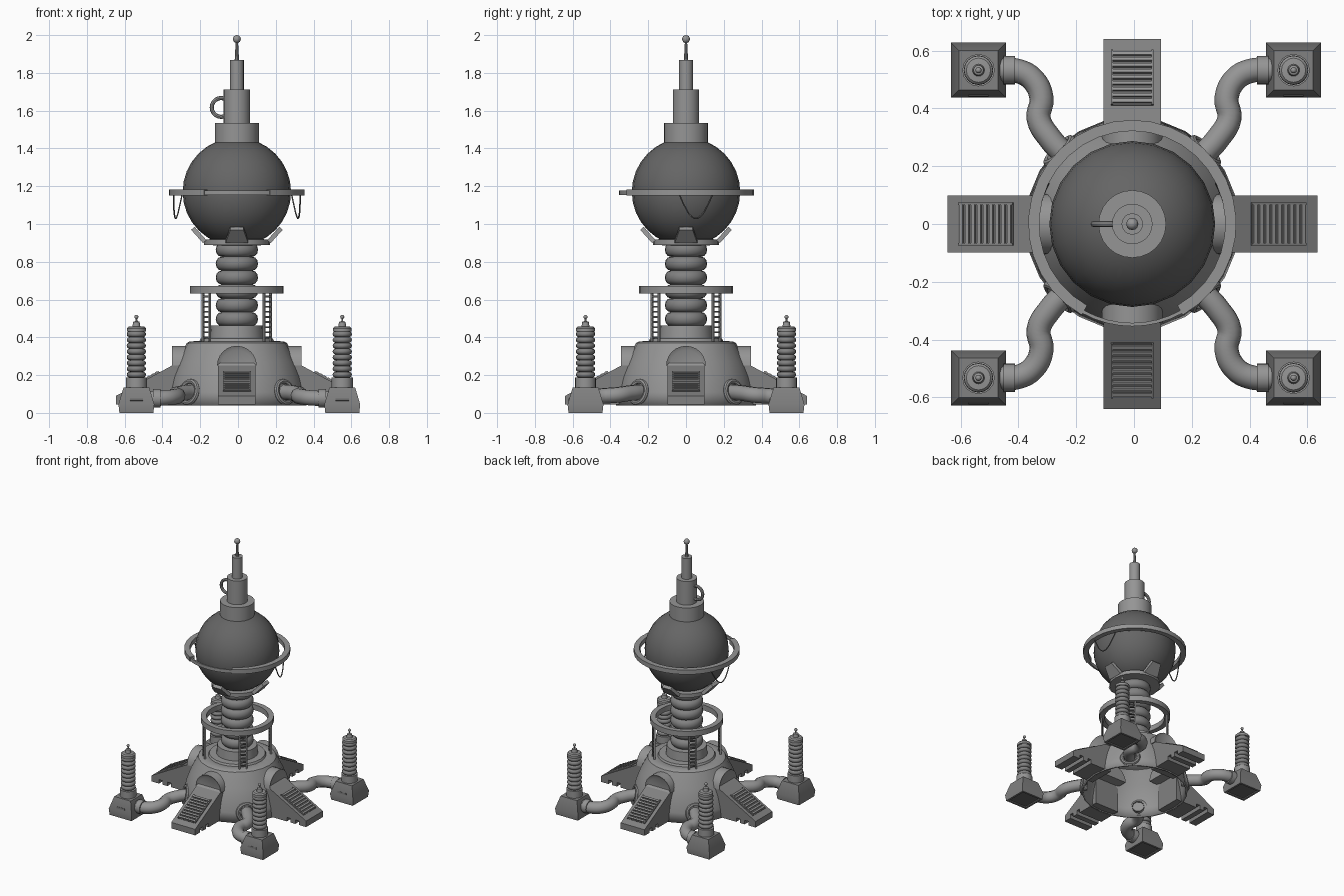
import bpy, bmesh, math
from math import pi, sin, cos
from mathutils import Matrix, Vector

if "Cube" in bpy.data.objects:
    bpy.data.objects.remove(bpy.data.objects["Cube"])

CX = -0.006  # axis of the tower


def material(name, v):
    m = bpy.data.materials.new(name)
    m.use_nodes = True
    m.diffuse_color = (v, v, v, 1)
    m.node_tree.nodes["Principled BSDF"].inputs["Base Color"].default_value = (v, v, v, 1)
    return m


LIGHT = material("light grey metal", 0.30)
MID = material("mid grey metal", 0.22)
DARK = material("dark grey metal", 0.13)


def finish(name, bm, mat, matrix=None):
    bmesh.ops.remove_doubles(bm, verts=bm.verts, dist=1e-5)
    bmesh.ops.recalc_face_normals(bm, faces=bm.faces)
    mesh = bpy.data.meshes.new(name)
    bm.to_mesh(mesh)
    bm.free()
    mesh.materials.append(mat)
    ob = bpy.data.objects.new(name, mesh)
    bpy.context.collection.objects.link(ob)
    if matrix is not None:
        ob.matrix_world = matrix
    bpy.ops.object.select_all(action='DESELECT')
    ob.select_set(True)
    bpy.context.view_layer.objects.active = ob
    bpy.ops.object.shade_smooth_by_angle(angle=math.radians(35))
    return ob


def sweep(name, profile, mat, seg=24, a0=0.0, a1=2 * pi, closed=False, matrix=None):
    """Turn an (r, z) profile about z; a partial turn of a closed profile gets end caps."""
    bm = bmesh.new()
    rows = [[bm.verts.new((r * cos(a), r * sin(a), z)) for r, z in profile]
            for a in (a0 + (a1 - a0) * i / seg for i in range(seg + 1))]
    n = len(profile)
    for p, q in zip(rows, rows[1:]):
        for j in range(n if closed else n - 1):
            k = (j + 1) % n
            bm.faces.new((p[j], p[k], q[k], q[j]))
    if closed and a1 - a0 < 2 * pi - 0.01:
        bm.faces.new(rows[0])
        bm.faces.new(rows[-1])
    bmesh.ops.dissolve_degenerate(bm, dist=1e-5, edges=bm.edges)
    return finish(name, bm, mat, matrix)


def at(x=CX, y=0.0, z=0.0, turn=0.0):
    return Matrix.Translation((x, y, z)) @ Matrix.Rotation(turn, 4, 'Z')


def rod(name, r, z0, z1, mat, seg=20, matrix=None):
    return sweep(name, [(0, z0), (r, z0), (r, z1), (0, z1)], mat, seg, matrix=matrix)


def band(name, r0, r1, z0, z1, mat, seg=32, a0=0.0, a1=2 * pi):
    return sweep(name, [(r0, z0), (r1, z0), (r1, z1), (r0, z1)], mat, seg, a0, a1, True, at())


def ball(name, r, matrix, mat, seg=24, rings=14):
    pts = [(r * sin(pi * i / rings), -r * cos(pi * i / rings)) for i in range(rings + 1)]
    return sweep(name, pts, mat, seg, matrix=matrix)


def torus(name, major, minor, mat, matrix):
    pts = [(major + minor * cos(i * pi / 4), minor * sin(i * pi / 4)) for i in range(8)]
    return sweep(name, pts, mat, 20, closed=True, matrix=matrix)


def prism(name, outline, depth, mat, matrix, recess=0.0):
    """Outline in local x-z, extruded along y by +-depth; recess sinks the -y face."""
    bm = bmesh.new()
    front = [bm.verts.new((x, -depth, z)) for x, z in outline]
    back = [bm.verts.new((x, depth, z)) for x, z in outline]
    face = bm.faces.new(front)
    bm.faces.new(back[::-1])
    for i in range(len(front)):
        k = (i + 1) % len(front)
        bm.faces.new((front[i], back[i], back[k], front[k]))
    if recess:
        bmesh.ops.recalc_face_normals(bm, faces=bm.faces)
        bmesh.ops.inset_region(bm, faces=[face], thickness=0.022)
        bmesh.ops.translate(bm, verts=face.verts, vec=(0, recess, 0))
    return finish(name, bm, mat, matrix)


def box(name, sx, sy, sz, mat, matrix):
    outline = [(-sx / 2, -sz / 2), (sx / 2, -sz / 2), (sx / 2, sz / 2), (-sx / 2, sz / 2)]
    return prism(name, outline, sy / 2, mat, matrix)


def tube(name, points, r, mat, matrix, sides=3):
    cu = bpy.data.curves.new(name, 'CURVE')
    cu.dimensions = '3D'
    cu.bevel_depth, cu.bevel_resolution, cu.resolution_u = r, sides, 5
    sp = cu.splines.new('BEZIER')
    sp.bezier_points.add(len(points) - 1)
    for p, co in zip(sp.bezier_points, points):
        p.co = co
        p.handle_left_type = p.handle_right_type = 'AUTO'
    cu.materials.append(mat)
    ob = bpy.data.objects.new(name, cu)
    bpy.context.collection.objects.link(ob)
    ob.matrix_world = matrix
    return ob


def ribs(z0, z1, count, low, high):
    """Profile of stacked rounded bulges."""
    step = (z1 - z0) / count
    return [(low + (high - low) * sin(pi * j / 6), z0 + step * (i + 0.5 - 0.5 * cos(pi * j / 6)))
            for i in range(count) for j in range(7)]


# Base shell, open underneath, with the collar on top
shell = sweep("base_shell", [(0.37, 0.04), (0.362, 0.11), (0.345, 0.19), (0.315, 0.27),
                             (0.265, 0.37), (0.25, 0.378), (0.14, 0.385)], LIGHT, 24, matrix=at())
solid = shell.modifiers.new("thickness", 'SOLIDIFY')
solid.thickness = 0.012
sweep("base_collar", [(0.2, 0.375), (0.19, 0.395), (0.142, 0.397), (0.136, 0.462), (0, 0.465)], LIGHT, matrix=at())

# Bellows column and cradle under the globe
sweep("bellows_column", ribs(0.46, 0.90, 6, 0.082, 0.112), MID, matrix=at())
sweep("cradle_ring", [(0.08, 0.885), (0.175, 0.89), (0.175, 0.918), (0.08, 0.922)], LIGHT, matrix=at())

# Globe and mast
ball("globe", 0.287, at(z=1.17), DARK, 24, 16)
rod("mast_lower", 0.117, 1.42, 1.535, LIGHT, 24, at())
rod("mast_middle", 0.07, 1.53, 1.712, LIGHT, 24, at())
rod("mast_upper", 0.037, 1.71, 1.868, LIGHT, 16, at())
sweep("antenna", [(0.012, 1.86), (0.006, 1.97)], LIGHT, 10, matrix=at())
ball("antenna_tip", 0.021, at(z=1.979), LIGHT, 12, 8)
torus("mast_handle", 0.05, 0.011, LIGHT, at(CX - 0.083, 0, 1.617) @ Matrix.Rotation(pi / 2, 4, 'X'))

# Ring around the globe, thinner at the front
gap = math.radians(29)
band("globe_ring", 0.322, 0.36, 1.15, 1.183, LIGHT, 28, -pi / 2 + gap, 1.5 * pi - gap)
band("globe_ring_front", 0.342, 0.354, 1.153, 1.178, LIGHT, 8, -pi / 2 - gap, -pi / 2 + gap)
for s in (-1, 1):
    drop = [(s * (0.335 - 0.045 * t * t), -0.035 + 0.175 * t, 1.155 - 0.125 * sin(pi * t))
            for t in (i / 6 for i in range(7))]
    tube("hanging_cable", drop, 0.004, DARK, at(), 1)

# Cage ring with ladder posts
band("cage_ring", 0.21, 0.248, 0.632, 0.672, LIGHT)
for q in range(4):
    post = at(turn=pi / 4 + q * pi / 2) @ Matrix.Translation((0.228, 0, 0))
    for s in (-1, 1):
        box("cage_post_rail", 0.012, 0.01, 0.27, LIGHT, post @ Matrix.Translation((0, s * 0.025, 0.51)))
    for i in range(9):
        box("cage_post_rung", 0.012, 0.05, 0.009, DARK, post @ Matrix.Translation((0, 0, 0.40 + i * 0.027)))

# Four sides: cradle arm, arched hood, vented ramp
arch = [(0.105 * cos(pi * i / 12), 0.25 + 0.105 * sin(pi * i / 12)) for i in range(13)]
ramp = [(0.3, 0.274), (0.64, 0.09), (0.64, 0.045), (0.58, 0.045), (0.58, 0.075), (0.55, 0.075),
        (0.55, 0.045), (0.51, 0.045), (0.51, 0.075), (0.48, 0.075), (0.48, 0.045), (0.3, 0.045)]
slope = math.atan2(0.184, 0.34)
for q in range(4):
    side = at(turn=q * pi / 2)  # local -y points outward
    lean = side @ Matrix.Translation((0, -0.2, 0.94)) @ Matrix.Rotation(math.radians(42), 4, 'X')
    prism("cradle_arm", [(-0.06, -0.045), (0.06, -0.045), (0.035, 0.05), (-0.035, 0.05)], 0.012, LIGHT, lean)
    prism("door_hood", arch, 0.06, LIGHT, side @ Matrix.Translation((0, -0.283, 0)), 0.012)
    out = side @ Matrix.Rotation(-pi / 2, 4, 'Z')  # local x points outward
    prism("ramp", ramp, 0.099, MID, out)
    face = out @ Matrix.Translation((0.505, 0, 0.1635)) @ Matrix.Rotation(slope, 4, 'Y')
    box("vent_panel", 0.215, 0.144, 0.006, DARK, face)
    for s in (-1, 1):
        box("vent_edge", 0.215, 0.008, 0.016, MID, face @ Matrix.Translation((0, s * 0.07, 0)))
    for i in range(9):
        box("vent_slat", 0.013, 0.136, 0.018, LIGHT, face @ Matrix.Translation((-0.094 + i * 0.0235, 0, 0.002)))

# Four corner pods joined to the base by bent pipes
root = math.sqrt(2)
for sx in (-1, 1):
    for sy in (-1, 1):
        px, py = 0.007 + sx * 0.545, sy * 0.532
        spot = at(px, py)
        foot = [(0, 0.012), (0.075, 0.012), (0.075, 0), (0.09, 0), (0.095, 0.045), (0.068, 0.135), (0, 0.135)]
        sweep("pod_foot", [(r * root, z) for r, z in foot], MID, 4, pi / 4, pi / 4 + 2 * pi, matrix=spot)
        box("pod_underside", 0.148, 0.148, 0.006, DARK, at(px, py, 0.01))
        tilt = at(px, py - 0.088, 0.07) @ Matrix.Rotation(-math.radians(17), 4, 'X')
        box("pod_slot", 0.07, 0.006, 0.012, DARK, tilt)
        rod("pod_collar", 0.056, 0.13, 0.187, LIGHT, 16, spot)
        sweep("pod_coil", ribs(0.187, 0.432, 8, 0.036, 0.051), MID, 16, matrix=spot)
        sweep("pod_cap", [(0.05, 0.43), (0.05, 0.448), (0.042, 0.456), (0.021, 0.458), (0.017, 0.482),
                          (0.005, 0.486), (0.004, 0.51)], LIGHT, 16, matrix=spot)
        ball("pod_tip", 0.011, at(px, py, 0.508), LIGHT, 10, 6)
        # pipe, its flange at the pod and its socket on the shell
        path = [(px - sx * 0.07, py, 0.075), (sx * 0.405, sy * 0.53, 0.078), (sx * 0.35, sy * 0.5, 0.083),
                (sx * 0.32, sy * 0.435, 0.09), (sx * 0.33, sy * 0.365, 0.095),
                (sx * 0.29, sy * 0.295, 0.105), (sx * 0.235, sy * 0.235, 0.11)]
        tube("pod_pipe", path, 0.042, LIGHT, at(0))
        rod("pipe_flange", 0.049, -0.02, 0.02, LIGHT, 16,
            at(px - sx * 0.107, py, 0.077) @ Matrix.Rotation(pi / 2, 4, 'Y'))
        aim = Vector((sx, sy, 0.3)).to_track_quat('Z', 'Y').to_matrix().to_4x4()
        torus("pipe_socket", 0.058, 0.014, LIGHT, at(CX + sx * 0.252, sy * 0.252, 0.11) @ aim)
